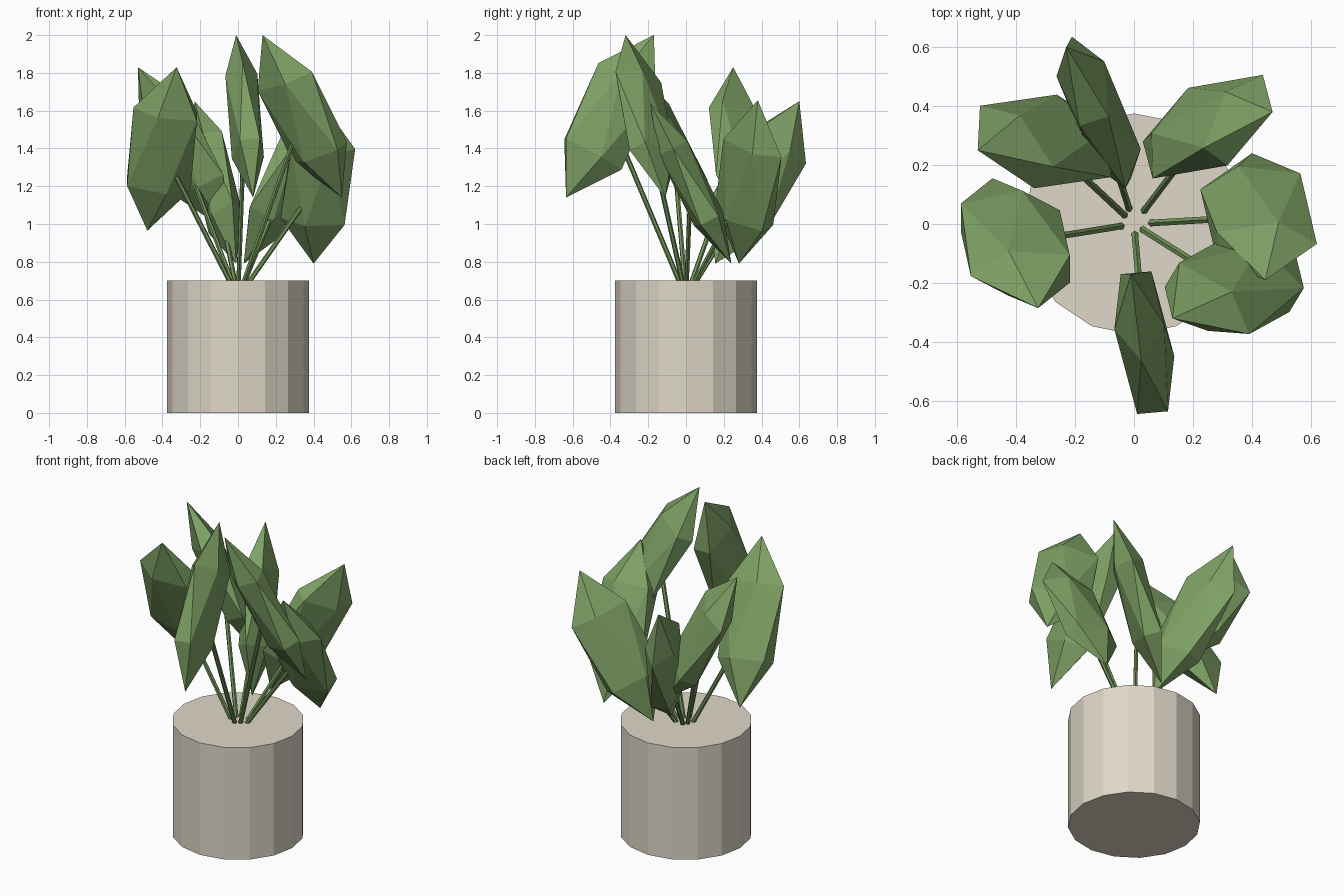
import bpy
from mathutils import Vector, Matrix

if "Cube" in bpy.data.objects:
    bpy.data.objects.remove(bpy.data.objects["Cube"])

# helpers
def material(name, rgb):
    m = bpy.data.materials.new(name)
    m.diffuse_color = (*rgb, 1)
    m.use_nodes = True
    m.node_tree.nodes["Principled BSDF"].inputs["Base Color"].default_value = m.diffuse_color
    return m

def finish(name, mat):
    ob = bpy.context.object
    ob.name = name
    ob.data.materials.append(mat)
    return ob

POT = material("pot_clay", (0.74, 0.69, 0.58))
LEAF = material("leaf_green", (0.21, 0.36, 0.13))
STEM = material("stem_green", (0.17, 0.30, 0.10))

# pot
bpy.ops.mesh.primitive_cylinder_add(vertices=16, radius=0.375, depth=0.70,
                                    location=(0, 0, 0.35))
pot = finish("pot", POT)
pot.data.transform(Matrix.Rotation(1.5707963, 4, 'Z'))

ROOT = Vector((0, 0, 0.61))

def stem(i, end):
    d = end - ROOT
    bpy.ops.mesh.primitive_cylinder_add(vertices=6, radius=0.013, depth=d.length)
    ob = finish(f"stem_{i}", STEM)
    ob.matrix_world = (Matrix.Translation((ROOT + end) / 2)
                       @ d.to_track_quat('Z', 'Y').to_matrix().to_4x4())

def blade(i, top, bottom, outward):
    # flattened icosahedron: z = length, x = width (outward), y = thickness
    centre = (top + bottom) / 2
    u = (top - bottom).normalized()
    w = (outward - outward.dot(u) * u).normalized()
    v = u.cross(w)
    half = (top - bottom).length / 2
    bpy.ops.mesh.primitive_ico_sphere_add(subdivisions=1, radius=1)
    ob = finish(f"leaf_{i}", LEAF)
    frame = Matrix((w * 0.21, v * 0.10, u * half)).transposed().to_4x4()
    ob.data.transform(frame)
    ob.location = centre
    return centre

# leaves: upper tip, lower tip, outward direction
LEAVES = [
    ((0.445, -0.19, 1.64), (0.40, 0.24, 0.79), (1, 0)),
    ((0.47, 0.38, 1.655), (0.03, 0.28, 0.79), (0.6, 0.8)),
    ((-0.23, 0.60, 1.65), (-0.01, 0.155, 0.79), (-0.3, 0.95)),
    ((-0.53, 0.25, 1.83), (-0.07, 0.31, 0.97), (-0.75, 0.66)),
    ((-0.325, -0.285, 1.83), (-0.48, 0.155, 0.965), (-1, 0)),
    ((-0.01, -0.17, 2.0), (0.08, -0.635, 1.14), (0.09, -1)),
    ((0.13, -0.32, 2.0), (0.55, -0.11, 1.14), (0.83, -0.5)),
]
for i, (top, bottom, out) in enumerate(LEAVES, 1):
    stem(i, blade(i, Vector(top), Vector(bottom), Vector((*out, 0))))
